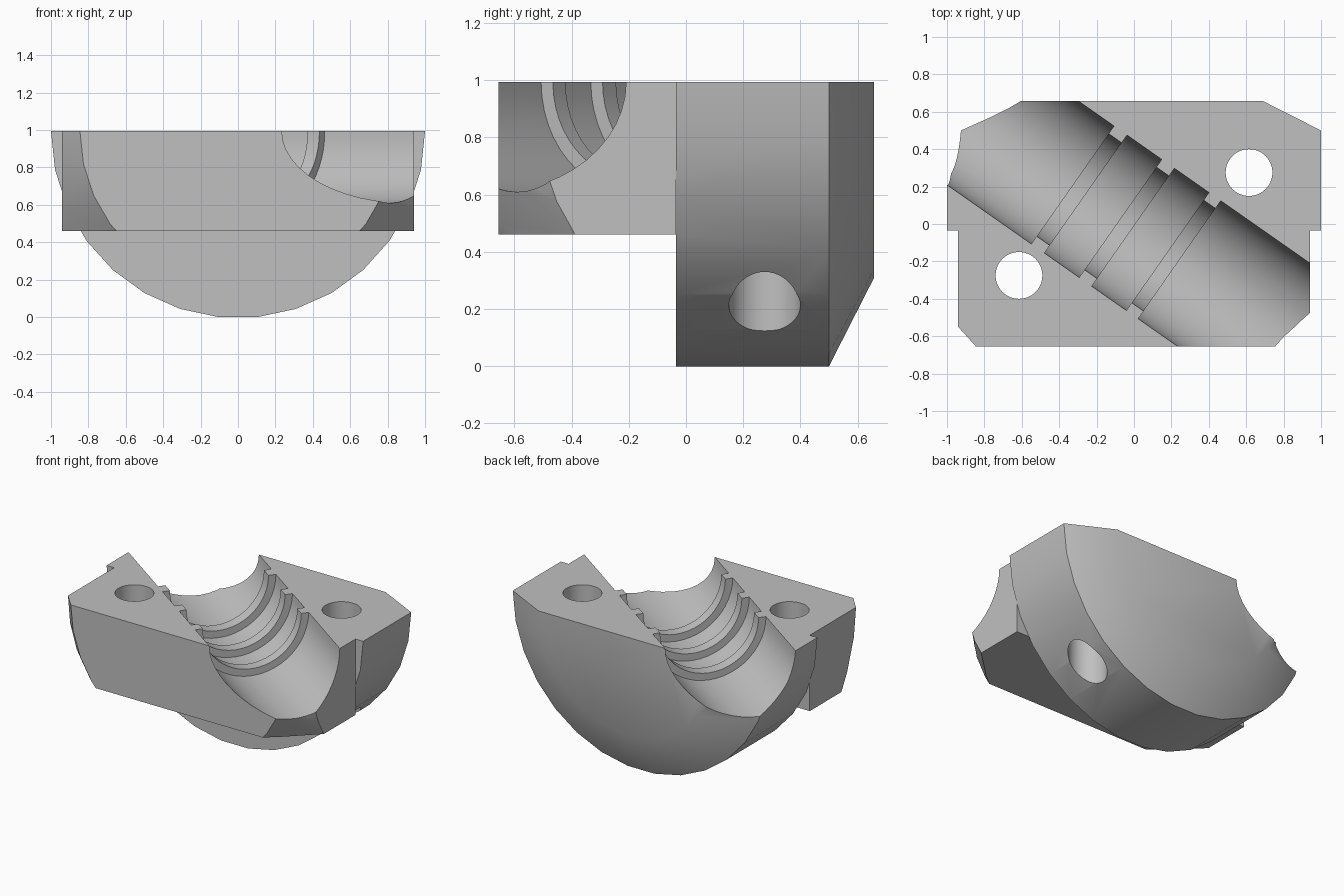
import bpy, bmesh, math
from mathutils import Matrix, Vector

cube = bpy.data.objects.get("Cube")
if cube:
    bpy.data.objects.remove(cube, do_unlink=True)

TOP = 0.9945      # height of the flat top, also the axis of every turned shape
FACE = -0.035     # plane where the front block meets the half disc

grey = bpy.data.materials.new("plain_grey")
grey.use_nodes = True
grey.diffuse_color = (0.53, 0.53, 0.53, 1)
grey.node_tree.nodes["Principled BSDF"].inputs["Base Color"].default_value = (0.53, 0.53, 0.53, 1)


def finish(name, bm, matrix):
    bmesh.ops.transform(bm, matrix=matrix, verts=bm.verts)
    bmesh.ops.recalc_face_normals(bm, faces=bm.faces)
    mesh = bpy.data.meshes.new(name)
    bm.to_mesh(mesh)
    bm.free()
    mesh.materials.append(grey)
    obj = bpy.data.objects.new(name, mesh)
    bpy.context.collection.objects.link(obj)
    return obj


def lathe(name, profile, sides, matrix):
    """Closed solid turned about the Y axis from (radius, y) points."""
    bm = bmesh.new()
    rings = []
    for r, y in profile:
        angles = [math.tau * i / sides for i in range(sides)]
        rings.append([bm.verts.new((r * math.cos(a), y, r * math.sin(a))) for a in angles])
    for a, b in zip(rings, rings[1:]):
        for i in range(sides):
            j = (i + 1) % sides
            bm.faces.new((a[i], a[j], b[j], b[i]))
    bm.faces.new(rings[0])
    bm.faces.new(rings[-1])
    return finish(name, bm, matrix)


def box(name, low, high):
    bm = bmesh.new()
    bmesh.ops.create_cube(bm, size=1)
    low, high = Vector(low), Vector(high)
    return finish(name, bm, Matrix.Translation((low + high) / 2) @ Matrix.Diagonal((*(high - low), 1)))


def combine(obj, other, operation):
    other.hide_render = True
    mod = obj.modifiers.new("combine", "BOOLEAN")
    mod.operation = operation
    mod.solver = "EXACT"
    mod.object = other
    bpy.ops.object.select_all(action="DESELECT")
    bpy.context.view_layer.objects.active = obj
    obj.select_set(True)
    bpy.ops.object.modifier_apply(modifier=mod.name)
    bpy.data.objects.remove(other, do_unlink=True)


axis = Matrix.Translation((0, 0, TOP))

# Rear half disc with a tapered back
body = lathe("clamp_body", [(1, FACE), (1, 0.5), (0.69, 0.657)], 30, axis)

# Front block: box with conical front corners and a plug reaching into the disc
block = lathe("front_block", [(0.845, -0.655), (1.406, FACE), (0.45, FACE), (0.45, 0.1)], 30, axis)
combine(block, box("block_limits", (-0.94, -1, 0.46), (0.94, 1, 2.5)), "INTERSECT")
combine(body, block, "UNION")

# Flat top
combine(body, box("top_cutter", (-2, -2, TOP), (2, 2, 3)), "DIFFERENCE")

# Diagonal channel with three raised ribs
BORE, RIB = 0.385, 0.335
profile = [(BORE, -2)]
for start, end in ((-0.388, -0.303), (-0.076, 0.006), (0.232, 0.309)):
    profile += [(BORE, start), (RIB, start), (RIB, end), (BORE, end)]
profile.append((BORE, 2))
slant = Matrix.Translation((-0.01, -0.014, TOP)) @ Matrix.Rotation(math.radians(-125), 4, "Z")
combine(body, lathe("channel_cutter", profile, 48, slant), "DIFFERENCE")

# Vertical bolt holes
for side in (-1, 1):
    upright = Matrix.Translation((0.615 * side, 0.275 * side, 0)) @ Matrix.Rotation(math.pi / 2, 4, "X")
    combine(body, lathe("hole_cutter", [(0.125, -2), (0.125, 2)], 48, upright), "DIFFERENCE")

# Smooth curves with crisp edges
body.data.materials.clear()
body.data.materials.append(grey)
bpy.context.view_layer.objects.active = body
body.select_set(True)
bpy.ops.object.shade_smooth_by_angle(angle=math.radians(30))
